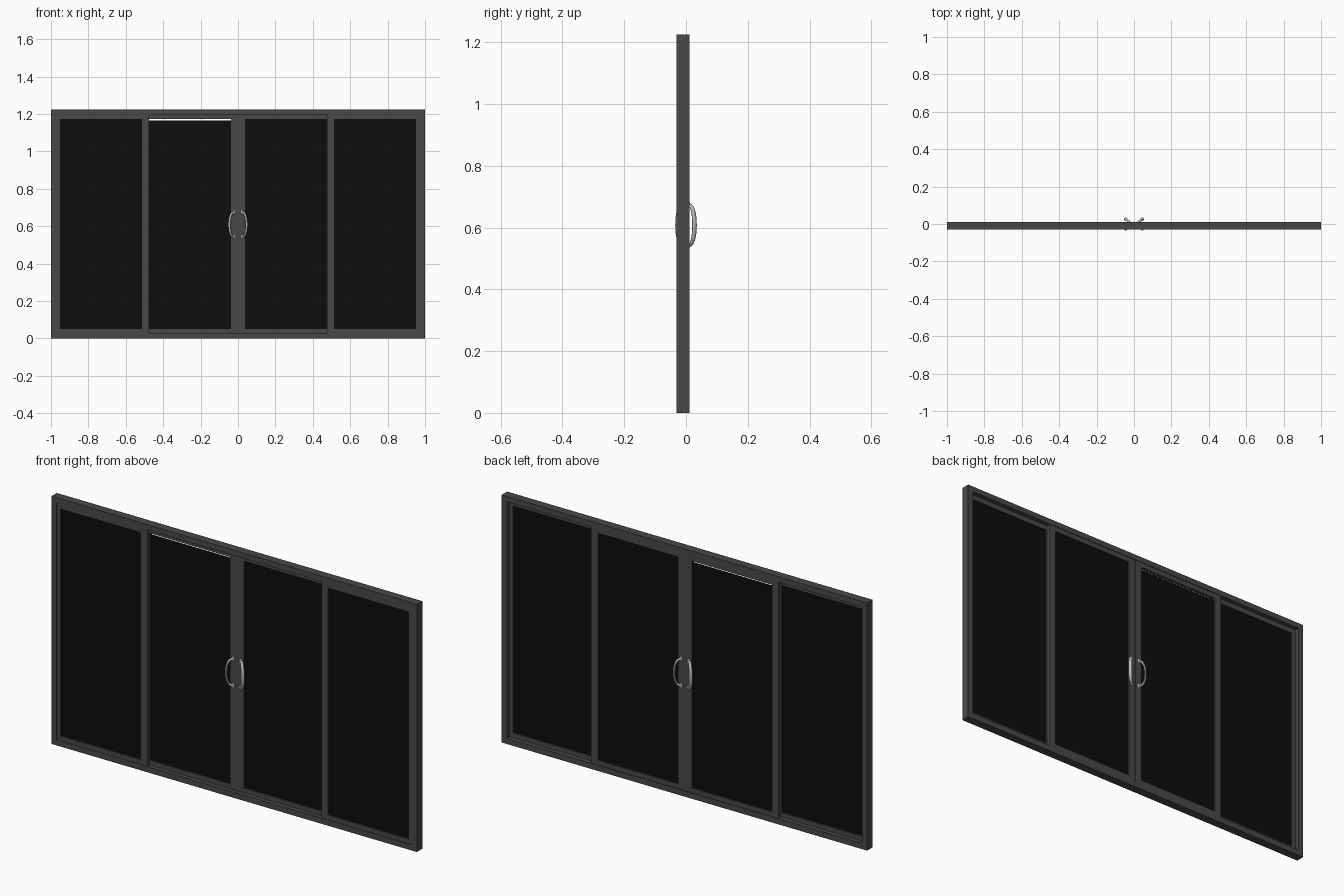
import bpy, bmesh, math
from mathutils import Vector

if "Cube" in bpy.data.objects:
    bpy.data.objects.remove(bpy.data.objects["Cube"])


def material(name, rgb, alpha=1.0):
    m = bpy.data.materials.new(name)
    m.diffuse_color = (*rgb, alpha)
    m.use_nodes = True
    m.node_tree.nodes["Principled BSDF"].inputs["Base Color"].default_value = m.diffuse_color
    return m


FRAME = material("dark_frame", (0.065, 0.065, 0.065))
GLASS = material("black_glass", (0.004, 0.004, 0.004), 0.95)
METAL = material("handle_metal", (0.5, 0.5, 0.49))


def finish(name, bm, mat):
    bmesh.ops.recalc_face_normals(bm, faces=bm.faces)
    me = bpy.data.meshes.new(name)
    bm.to_mesh(me)
    bm.free()
    me.materials.append(mat)
    ob = bpy.data.objects.new(name, me)
    bpy.context.collection.objects.link(ob)
    return ob


def ring(name, outer, inner, y0, y1):
    """Mitred rectangular frame; outer and inner are (x0, x1, z0, z1)."""
    bm = bmesh.new()
    loops = []
    for (x0, x1, z0, z1), y in ((outer, y0), (outer, y1), (inner, y1), (inner, y0)):
        loops.append([bm.verts.new((x, y, z)) for x, z in
                      ((x0, z0), (x1, z0), (x1, z1), (x0, z1))])
    for k in range(4):
        a, b = loops[k], loops[(k + 1) % 4]
        for i in range(4):
            j = (i + 1) % 4
            bm.faces.new((a[i], a[j], b[j], b[i]))
    return finish(name, bm, FRAME)


def pane(name, x0, x1, z0, z1, y):
    bm = bmesh.new()
    bmesh.ops.create_cube(bm, size=1)
    for v in bm.verts:
        v.co = ((x0 + x1) / 2 + v.co.x * (x1 - x0), y + v.co.y * 0.004,
                (z0 + z1) / 2 + v.co.z * (z1 - z0))
    return finish(name, bm, GLASS)


# Outer surround
ring("outer_frame", (-1, 1, 0, 1.225), (-0.972, 0.972, 0.028, 1.198), -0.03, 0.012)

# Fixed panels at the front track, sliding panels at the rear track
Z = (0.028, 1.198)
GZ = (0.05, 1.174)
for side, s in (("left", -1), ("right", 1)):
    def span(a, b):
        return tuple(sorted((s * a, s * b)))
    ring(side + "_fixed_frame", span(0.476, 0.972) + Z, span(0.513, 0.953) + GZ, -0.028, -0.01)
    pane(side + "_fixed_glass", *span(0.511, 0.955), 0.048, 1.176, -0.019)
    ring(side + "_sliding_frame", span(0.0005, 0.513) + Z, span(0.038, 0.476) + GZ, -0.009, 0.009)
    top = 1.165 if s < 0 else 1.176      # left pane stops short of its top rail
    pane(side + "_sliding_glass", *span(0.036, 0.478), 0.048, top, 0)


def handle(name, s, f):
    """Bowed oval grip leaning outwards, on two mounting pads."""
    bm = bmesh.new()
    n, m, zc = 24, 12, 0.608
    path = []
    for i in range(n + 1):
        t = math.pi * i / n
        b = math.sin(t) ** 0.8 if 0 < i < n else 0
        path.append(Vector((s * (0.021 + 0.025 * b), f * (0.008 + 0.0195 * b),
                            zc - 0.066 * math.cos(t))))
    lean = Vector((s * 0.025, f * 0.0195, 0)).normalized()
    across = Vector((-lean.y, lean.x, 0))
    rows = []
    for i, p in enumerate(path):
        d = (path[min(i + 1, n)] - path[max(i - 1, 0)]).normalized()
        u = across.cross(d)
        w = 0.0055 + 0.003 * math.sin(math.pi * i / n)
        rows.append([bm.verts.new(p + across * w * math.cos(2 * math.pi * k / m)
                                  + u * 0.0052 * math.sin(2 * math.pi * k / m))
                     for k in range(m)])
    for a, b in zip(rows, rows[1:]):
        for k in range(m):
            j = (k + 1) % m
            bm.faces.new((a[k], a[j], b[j], b[k]))
    bm.faces.new(rows[0])
    bm.faces.new(rows[-1])
    # mounting pads
    for e in (-1, 1):
        pad = bmesh.ops.create_uvsphere(bm, u_segments=16, v_segments=8, radius=1)["verts"]
        for v in pad:
            v.co = Vector((s * 0.021 + v.co.x * 0.008, f * 0.009 + v.co.y * 0.004,
                           zc + e * 0.066 + v.co.z * 0.012))
    ob = finish(name, bm, METAL)
    bpy.ops.object.select_all(action='DESELECT')
    ob.select_set(True)
    bpy.context.view_layer.objects.active = ob
    bpy.ops.object.shade_smooth_by_angle(angle=math.radians(40))


# Handles on both faces of both sliding panels
for side, s in (("left", -1), ("right", 1)):
    for face, f in (("front", -1), ("back", 1)):
        handle(f"{side}_{face}_handle", s, f)
